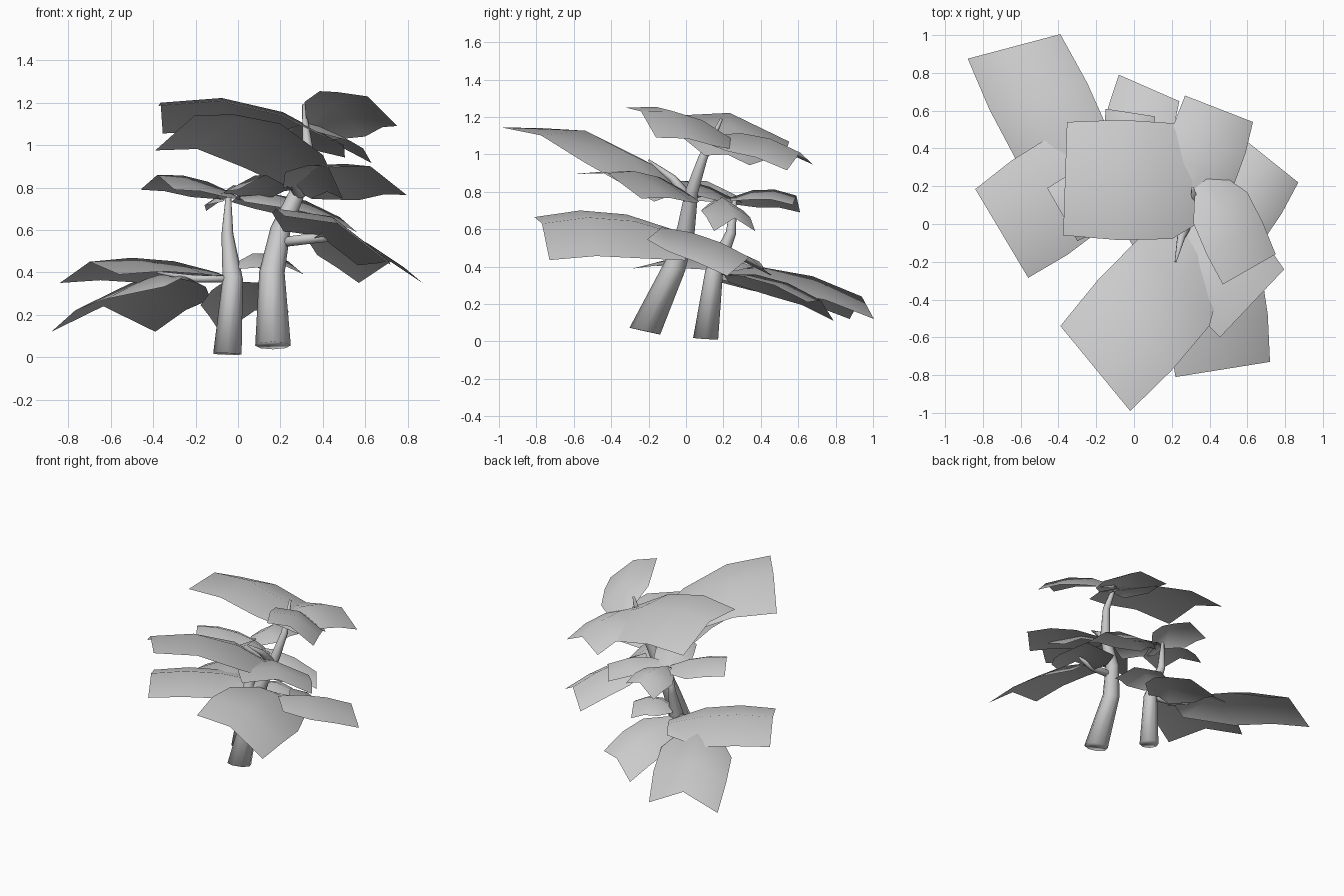
import bpy
import bmesh
from mathutils import Vector

default_cube = bpy.data.objects.get("Cube")
if default_cube:
    bpy.data.objects.remove(default_cube, do_unlink=True)

# One plain colour for the whole plant
grey = bpy.data.materials.new("pale_grey")
grey.use_nodes = True
colour = (0.6, 0.6, 0.6, 1)
grey.diffuse_color = colour
grey.node_tree.nodes["Principled BSDF"].inputs["Base Color"].default_value = colour
UP = Vector((0, 0, 1))


def finish(bm, name):
    """Turn a bmesh into a smooth shaded object with the shared material."""
    mesh = bpy.data.meshes.new(name)
    bm.to_mesh(mesh)
    bm.free()
    mesh.materials.append(grey)
    for polygon in mesh.polygons:
        polygon.use_smooth = True
    obj = bpy.data.objects.new(name, mesh)
    bpy.context.scene.collection.objects.link(obj)


def stem(name, path, radii, sides=8):
    """Tapered tube whose rings stand across the path, closed at both ends."""
    points = [Vector(p) for p in path]
    bm = bmesh.new()
    rings = []
    for i, (point, radius) in enumerate(zip(points, radii)):
        before = points[max(i - 1, 0)]
        after = points[min(i + 1, len(points) - 1)]
        axis = (after - before).normalized()
        # The foot sits flatter on the ground than the path leans
        if i == 0:
            axis += UP
        turn = UP.rotation_difference(axis).to_matrix().to_4x4()
        turn.translation = point
        ring = bmesh.ops.create_circle(bm, segments=sides, radius=radius, matrix=turn)
        rings.append(ring["verts"])
    for low, high in zip(rings, rings[1:]):
        for k in range(sides):
            n = (k + 1) % sides
            bm.faces.new((low[k], low[n], high[n], high[k]))
    bm.faces.new(rings[0])
    bm.faces.new(rings[-1])
    bmesh.ops.recalc_face_normals(bm, faces=bm.faces)
    finish(bm, name)


def leaf(name, base, tip, span, droop, arch, base_width=0.4, twist=False):
    """Arched sheet folded along its spine; span runs from the spine to one edge."""
    base, tip = Vector(base), Vector(tip)
    bm = bmesh.new()
    rows = []
    for i, width in enumerate((base_width, 1.02, 1.06, 1)):
        t = i / 3
        centre = base.lerp(tip, t)
        centre.z += arch * 4 * t * (1 - t)
        across = Vector(span) * width
        # A twisted leaf only rolls towards its tip
        if twist:
            across.z *= t
        rows.append([bm.verts.new(centre + side * across - abs(side) * width * droop * UP)
                     for side in (-1, 0, 1)])
    for near, far in zip(rows, rows[1:]):
        for k in range(2):
            bm.faces.new((near[k], near[k + 1], far[k + 1], far[k]))
    bm.normal_update()
    # Upper side faces the sky
    if sum(face.normal.z for face in bm.faces) < 0:
        bmesh.ops.reverse_faces(bm, faces=bm.faces)
    finish(bm, name)


# Trunks
stem("short_trunk",
     [(-.05, .105, .015), (-.025, .15, .37), (-.05, .24, .58), (-.045, .26, .77)],
     [.067, .048, .028, .012])
stem("tall_trunk",
     [(.165, -.22, .055), (.16, -.06, .4), (.2, 0, .6),
      (.29, .03, .8), (.33, .09, .98), (.31, .19, 1.19)],
     [.084, .06, .048, .035, .025, .008])

# Side branches
stem("short_trunk_branch", [(-.03, .15, .37), (-.2, .18, .37), (-.38, .27, .4)], [.025, .018, .006])
stem("tall_trunk_side_branch", [(.19, -.02, .54), (.35, -.05, .56), (.5, 0, .56)], [.032, .024, .008])
stem("tall_trunk_front_branch", [(.29, .02, .76), (.25, -.07, .87), (.22, -.2, .97)], [.032, .022, .005])

# Low leaves of the short trunk
leaf("low_back_left_leaf", (-.25, .15, .38), (-.635, .94, .24), (.245, .065, 0), .12, .07)
leaf("low_left_leaf", (-.1, .36, .4), (-.7, -.05, .45), (-.14, .235, -.02), .08, .04)
leaf("low_back_leaf", (-.06, .2, .36), (.08, .72, .22), (.16, -.07, .05), .06, .05)
leaf("low_small_leaf", (-.02, .18, .44), (.24, .29, .45), (-.07, .13, 0), .06, .05)

# Crown of the short trunk
crown = (-.02, .24, .77)
leaf("crown_left_leaf", crown, (-.38, .05, .86), (-.08, .14, 0), .07, .03)
leaf("crown_back_leaf", crown, (-.02, .59, .78), (.13, -.02, .02), .07, .04)
leaf("crown_right_leaf", (0, .16, .76), (.48, .26, .66), (-.08, .11, 0), .07, .05)
leaf("crown_front_leaf", crown, (.13, -.1, .86), (.13, .03, 0), .07, .03)

# Low leaves of the tall trunk
leaf("side_back_leaf", (.43, -.13, .61), (.72, .34, .45), (.15, -.12, 0), .1, .03, .65)
leaf("side_front_leaf", (.39, -.03, .57), (.47, -.77, .63), (.25, .04, -.115), .08, .06, .7)

# Middle leaves of the tall trunk
leaf("middle_front_leaf", (.42, -.08, .78), (-.205, -.765, 1.14), (.185, -.225, .085),
     .08, .12, twist=True)
leaf("middle_right_leaf", (.28, 0, .8), (.625, -.42, .9), (.17, .18, -.065), .07, .05)

# Top leaves of the tall trunk
leaf("top_left_leaf", (.5, .22, 1), (-.365, .24, 1.2), (.01, .3, -.065), .08, .1)
leaf("top_right_leaf", (.38, .25, 1.08), (.61, -.24, 1.23), (.14, .08, -.08), .06, .06)
leaf("top_back_leaf", (.3, .13, 1.1), (.45, .61, 1.01), (.18, -.07, -.015), .08, .05)
